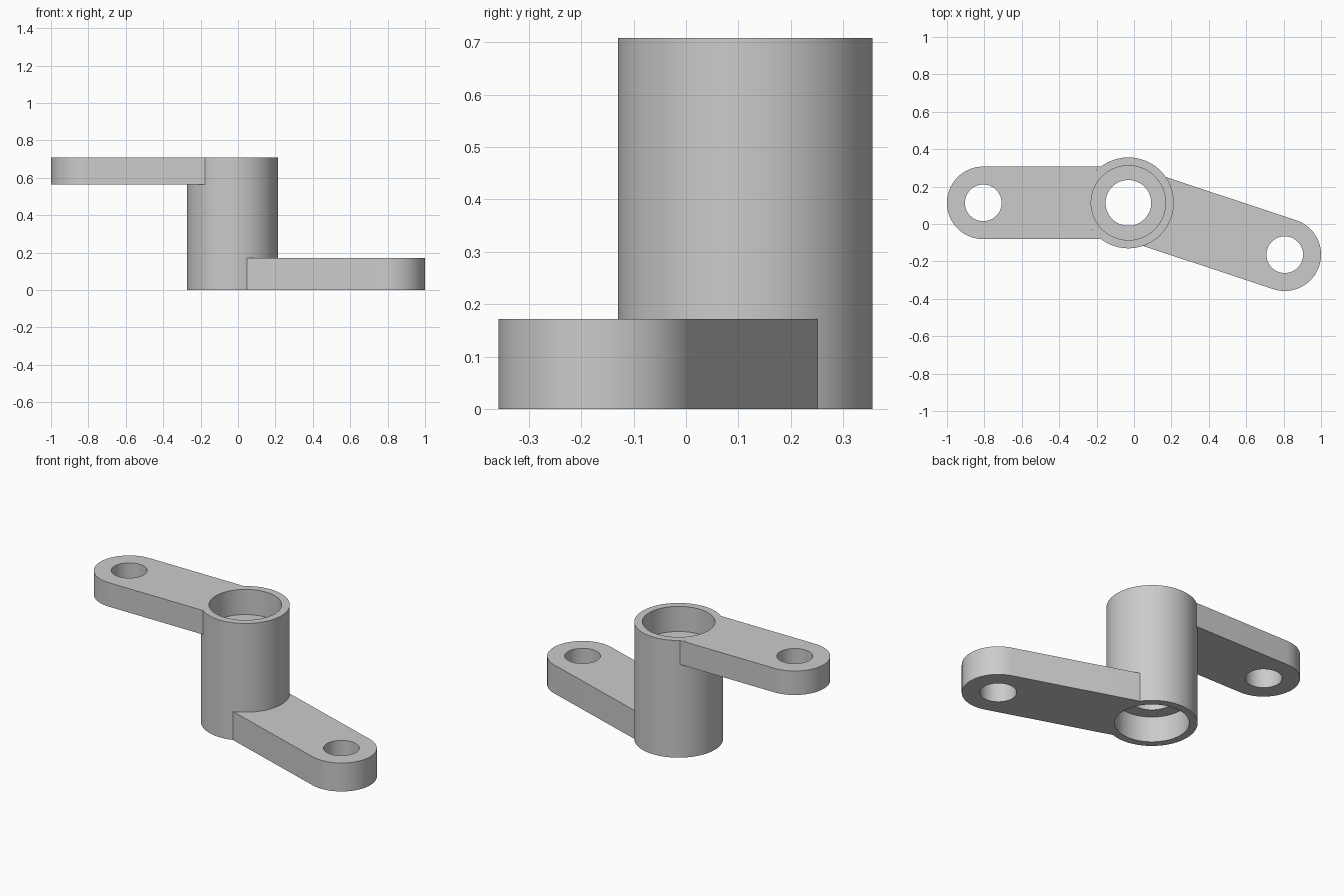
import bpy
import bmesh
from math import sin, cos, pi, asin, atan2, radians
from mathutils import Vector

if "Cube" in bpy.data.objects:
    bpy.data.objects.remove(bpy.data.objects["Cube"], do_unlink=True)

# Main dimensions
HUB = Vector((-0.03, 0.113))
HUB_R, RECESS_R, BORE_R = 0.243, 0.199, 0.122
HEIGHT, RECESS = 0.708, 0.152
ARM_R, HOLE_R = 0.194, 0.098
SEGMENTS = 96

grey = bpy.data.materials.new("plain grey")
grey.use_nodes = True
colour = (0.6, 0.6, 0.6, 1)
grey.diffuse_color = colour
grey.node_tree.nodes["Principled BSDF"].inputs["Base Color"].default_value = colour


def finish(name, bm):
    """Turn a bmesh into a shaded object with the shared material."""
    bmesh.ops.recalc_face_normals(bm, faces=bm.faces)
    mesh = bpy.data.meshes.new(name)
    bm.to_mesh(mesh)
    bm.free()
    mesh.materials.append(grey)
    obj = bpy.data.objects.new(name, mesh)
    bpy.context.collection.objects.link(obj)
    bpy.ops.object.select_all(action="DESELECT")
    obj.select_set(True)
    bpy.context.view_layer.objects.active = obj
    bpy.ops.object.shade_smooth_by_angle(angle=radians(30))
    return obj


def arc(centre, radius, start, end, steps):
    """Points along an arc, both ends included."""
    angles = [start + (end - start) * i / steps for i in range(steps + 1)]
    return [centre + radius * Vector((cos(a), sin(a))) for a in angles]


def add_loop(bm, points, z):
    verts = [bm.verts.new((p.x, p.y, z)) for p in points]
    return [bm.edges.new((v, verts[i - 1])) for i, v in enumerate(verts)]


def make_hub():
    """Lathe a tube with a wide recess at each end."""
    profile = [(HUB_R, 0), (HUB_R, HEIGHT), (RECESS_R, HEIGHT),
               (RECESS_R, HEIGHT - RECESS), (BORE_R, HEIGHT - RECESS),
               (BORE_R, RECESS), (RECESS_R, RECESS), (RECESS_R, 0)]
    bm = bmesh.new()
    rings = []
    for i in range(SEGMENTS):
        a = 2 * pi * i / SEGMENTS
        rings.append([bm.verts.new((HUB.x + r * cos(a), HUB.y + r * sin(a), z))
                      for r, z in profile])
    for i, ring in enumerate(rings):
        before = rings[i - 1]
        for j in range(len(profile)):
            bm.faces.new((before[j - 1], before[j], ring[j], ring[j - 1]))
    return finish("hub", bm)


def make_arm(name, tip, bottom, top):
    """Flat arm with a round drilled tip and a root that fits the hub wall."""
    heading = atan2(tip.y - HUB.y, tip.x - HUB.x)
    spread = asin(ARM_R / HUB_R)
    outline = arc(tip, ARM_R, heading - pi / 2, heading + pi / 2, SEGMENTS // 2)
    outline += arc(HUB, HUB_R, heading + spread, heading - spread, SEGMENTS // 3)
    hole = arc(tip, HOLE_R, 0, 2 * pi, SEGMENTS)[:-1]
    bm = bmesh.new()
    edges = add_loop(bm, outline, bottom) + add_loop(bm, hole, bottom)
    bmesh.ops.triangle_fill(bm, edges=edges, use_beauty=True)
    extruded = bmesh.ops.extrude_face_region(bm, geom=bm.faces[:],
                                             use_keep_orig=True)
    moved = [g for g in extruded["geom"] if isinstance(g, bmesh.types.BMVert)]
    bmesh.ops.translate(bm, verts=moved, vec=(0, 0, top - bottom))
    return finish(name, bm)


make_hub()
make_arm("upper_right_arm", Vector((-0.806, HUB.y)), 0.563, HEIGHT)
make_arm("lower_left_arm", Vector((0.806, -0.164)), 0, 0.172)
